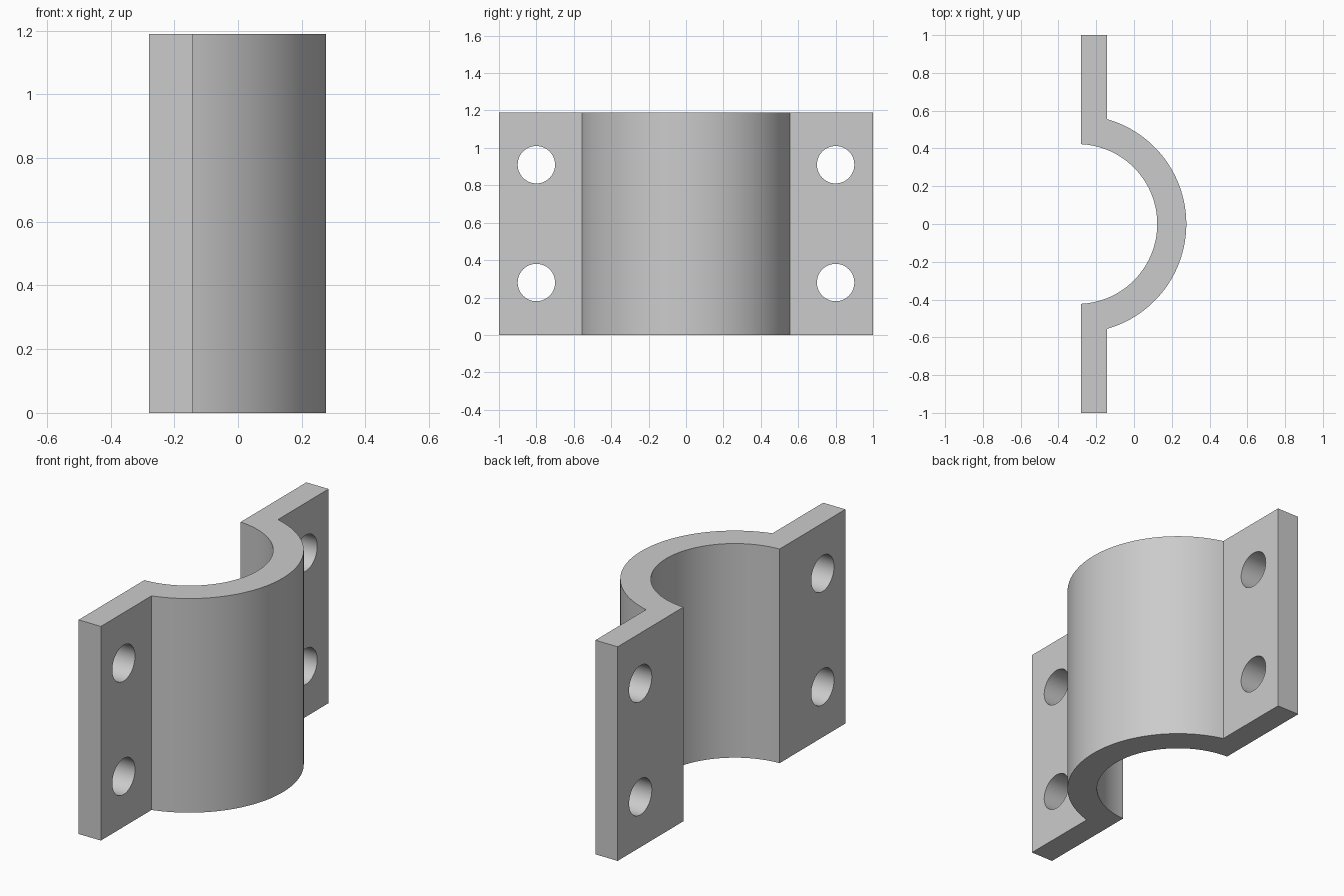
import bpy
import bmesh
from math import acos, asin, cos, sin, pi, radians

cube = bpy.data.objects.get("Cube")
if cube:
    bpy.data.objects.remove(cube, do_unlink=True)

HEIGHT = 1.19
BACK, FACE = -0.28, -0.143          # flange back and front planes
CENTRE, R_IN, R_OUT = -0.30, 0.423, 0.577
SEGMENTS = 64

grey = bpy.data.materials.new("plain grey")
grey.use_nodes = True
grey.diffuse_color = (0.6, 0.6, 0.6, 1)
grey.node_tree.nodes["Principled BSDF"].inputs["Base Color"].default_value = (0.6, 0.6, 0.6, 1)


def arc(radius, x_end):
    """Arc points from -y to +y, ending on the plane x = x_end."""
    a = acos((x_end - CENTRE) / radius)
    steps = [-a + 2 * a * i / SEGMENTS for i in range(SEGMENTS + 1)]
    return [(CENTRE + radius * cos(t), radius * sin(t)) for t in steps]


# Clamp body: half ring with a flat flange on each side, extruded upward
outline = [(BACK, -1), (FACE, -1)] + arc(R_OUT, FACE) + [(FACE, 1), (BACK, 1)]
outline += reversed(arc(R_IN, BACK))
bm = bmesh.new()
base = bm.faces.new([bm.verts.new((x, y, 0)) for x, y in outline])
top = bmesh.ops.extrude_face_region(bm, geom=[base])["geom"]
bmesh.ops.translate(bm, vec=(0, 0, HEIGHT),
                    verts=[v for v in top if isinstance(v, bmesh.types.BMVert)])
bmesh.ops.recalc_face_normals(bm, faces=bm.faces)
mesh = bpy.data.meshes.new("clamp_bracket")
bm.to_mesh(mesh)
bm.free()
mesh.materials.append(grey)
clamp = bpy.data.objects.new("clamp_bracket", mesh)
bpy.context.collection.objects.link(clamp)

# Bolt holes: two through each flange
for y in (-0.8, 0.8):
    for z in (0.28, 0.91):
        bpy.ops.mesh.primitive_cylinder_add(
            vertices=48, radius=0.1, depth=0.4,
            location=((BACK + FACE) / 2, y, z), rotation=(0, pi / 2, 0))
        cutter = bpy.context.object
        cutter.name = "bolt_hole_cutter"
        cutter.hide_render = True
        cutter.data.materials.append(grey)
        cut = clamp.modifiers.new("bolt_hole", 'BOOLEAN')
        cut.operation = 'DIFFERENCE'
        cut.solver = 'EXACT'
        cut.object = cutter
        bpy.context.view_layer.objects.active = clamp
        bpy.ops.object.modifier_apply(modifier=cut.name)
        bpy.data.objects.remove(cutter, do_unlink=True)

# Smooth curved walls, sharp edges elsewhere
bpy.ops.object.select_all(action='DESELECT')
clamp.select_set(True)
bpy.context.view_layer.objects.active = clamp
bpy.ops.object.shade_smooth_by_angle(angle=radians(30))
